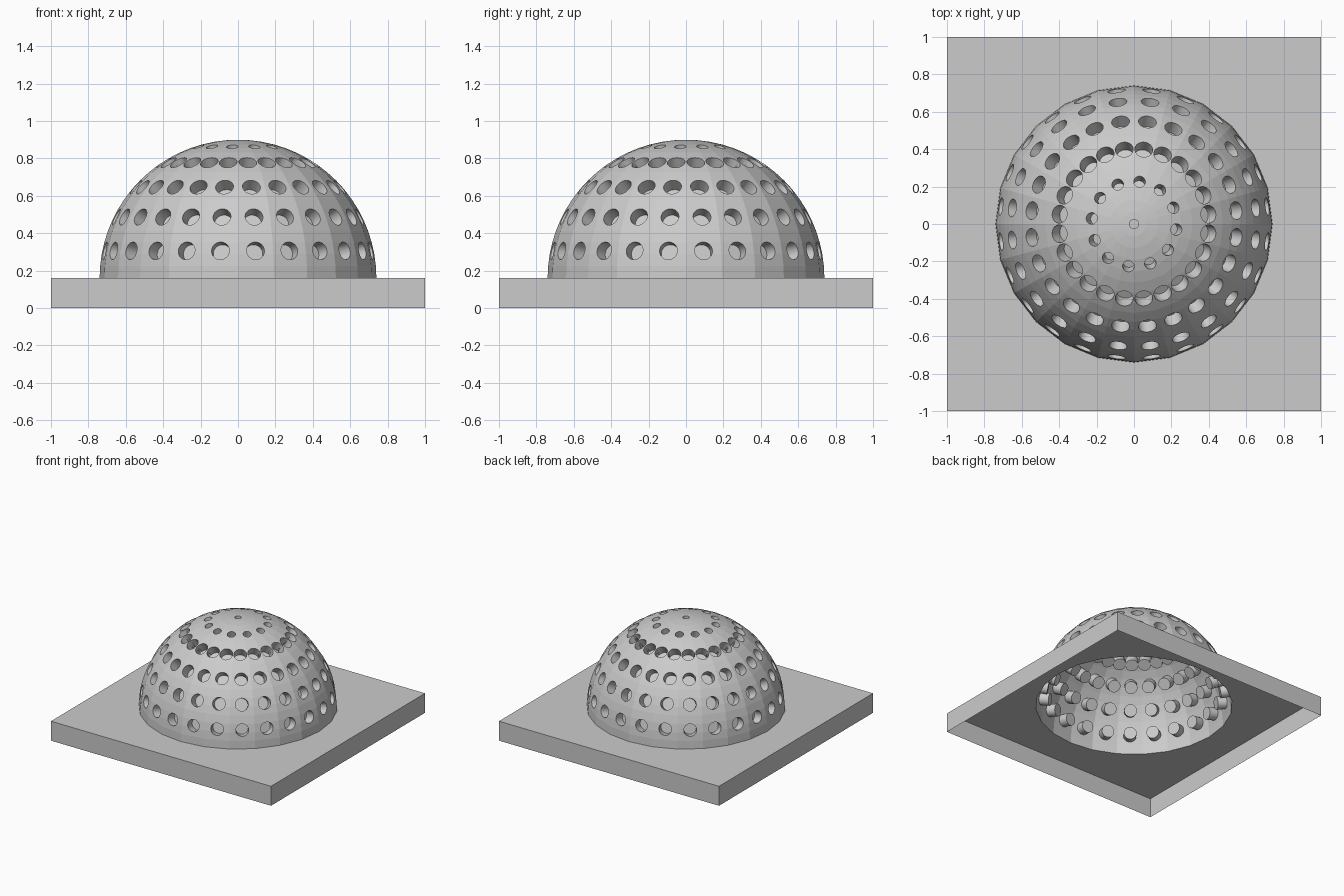
import bpy
import bmesh
from math import sin, cos, radians
from mathutils import Matrix, Vector

old = bpy.data.objects.get("Cube")
if old:
    bpy.data.objects.remove(old, do_unlink=True)

BASE_H = 0.16      # plate height
RADIUS = 0.74      # dome radius
SEGMENTS = 24
RINGS = 18
DEPTH = 0.08       # socket depth

grey = bpy.data.materials.new("light_grey")
grey.use_nodes = True
colour = (0.6, 0.6, 0.6, 1)
grey.diffuse_color = colour
grey.node_tree.nodes["Principled BSDF"].inputs["Base Color"].default_value = colour


def make_object(name, bm):
    bmesh.ops.recalc_face_normals(bm, faces=bm.faces)
    mesh = bpy.data.meshes.new(name)
    bm.to_mesh(mesh)
    bm.free()
    mesh.materials.append(grey)
    obj = bpy.data.objects.new(name, mesh)
    bpy.context.collection.objects.link(obj)
    return obj


def radial(elevation, azimuth):
    e, a = radians(elevation), radians(azimuth)
    return Vector((cos(e) * cos(a), cos(e) * sin(a), sin(e)))


# Base plate: hollow box, open below, with a round opening under the dome
bm = bmesh.new()
bmesh.ops.create_cube(bm, size=2, matrix=Matrix.Translation((0, 0, BASE_H / 2))
                      @ Matrix.Diagonal((1, 1, BASE_H / 2, 1)))
flat = [f for f in bm.faces if abs(f.normal.z) > 0.5]
bmesh.ops.delete(bm, geom=flat, context="FACES_ONLY")
rim = bmesh.ops.create_circle(bm, segments=SEGMENTS, radius=RADIUS,
                              matrix=Matrix.Translation((0, 0, BASE_H)))["verts"]
top_edges = [e for e in bm.edges if all(v.co.z > BASE_H - 0.001 for v in e.verts)]
bmesh.ops.triangle_fill(bm, use_beauty=True, edges=top_edges, normal=(0, 0, 1))
inside = [f for f in bm.faces if all(v in rim for v in f.verts)]
bmesh.ops.delete(bm, geom=inside, context="FACES_ONLY")
make_object("base_plate", bm)

# Dome: a quarter-circle profile spun into a solid half ball
bm = bmesh.new()
profile = [bm.verts.new(radial(90 * i / RINGS, 0) * RADIUS + Vector((0, 0, BASE_H)))
           for i in range(RINGS + 1)]
edges = [bm.edges.new(pair) for pair in zip(profile, profile[1:])]
bmesh.ops.spin(bm, geom=profile + edges, cent=(0, 0, 0), axis=(0, 0, 1),
               angle=radians(360), steps=SEGMENTS)
bmesh.ops.remove_doubles(bm, verts=bm.verts, dist=0.001)
bmesh.ops.holes_fill(bm, edges=[e for e in bm.edges if e.is_boundary], sides=0)
dome = make_object("dome", bm)

# Socket cutters: rows of short radial cylinders (elevation, count, start, radius)
rows = [(11.5, 24, 7.5, 0.048), (26.5, 24, 7.5, 0.048), (41.5, 24, 7.5, 0.048),
        (57, 24, 7.5, 0.048), (72, 12, 22.5, 0.031), (90, 1, 0, 0.025)]
bm = bmesh.new()
for elevation, count, start, hole in rows:
    for i in range(count):
        out = radial(elevation, start + 360 * i / count)
        place = Matrix.Translation(out * RADIUS + Vector((0, 0, BASE_H)))
        turn = out.to_track_quat("Z", "Y").to_matrix().to_4x4()
        bmesh.ops.create_cone(bm, cap_ends=True, segments=24, radius1=hole,
                              radius2=hole, depth=DEPTH * 2, matrix=place @ turn)
for face in bm.faces:
    face.smooth = len(face.verts) == 4
cutter = make_object("socket_cutter", bm)
cutter.hide_render = True

cut = dome.modifiers.new("sockets", "BOOLEAN")
cut.operation = "DIFFERENCE"
cut.solver = "EXACT"
cut.use_self = True
cut.object = cutter
graph = bpy.context.evaluated_depsgraph_get()
dome.data = bpy.data.meshes.new_from_object(dome.evaluated_get(graph))
dome.modifiers.clear()
bpy.data.objects.remove(cutter, do_unlink=True)

# Open the underside so the dome becomes a shell with blind sockets
bm = bmesh.new()
bm.from_mesh(dome.data)
floor = [f for f in bm.faces if all(v.co.z < BASE_H + 0.001 for v in f.verts)]
bmesh.ops.delete(bm, geom=floor, context="FACES")
bm.to_mesh(dome.data)
bm.free()
dome.data.name = "dome"
